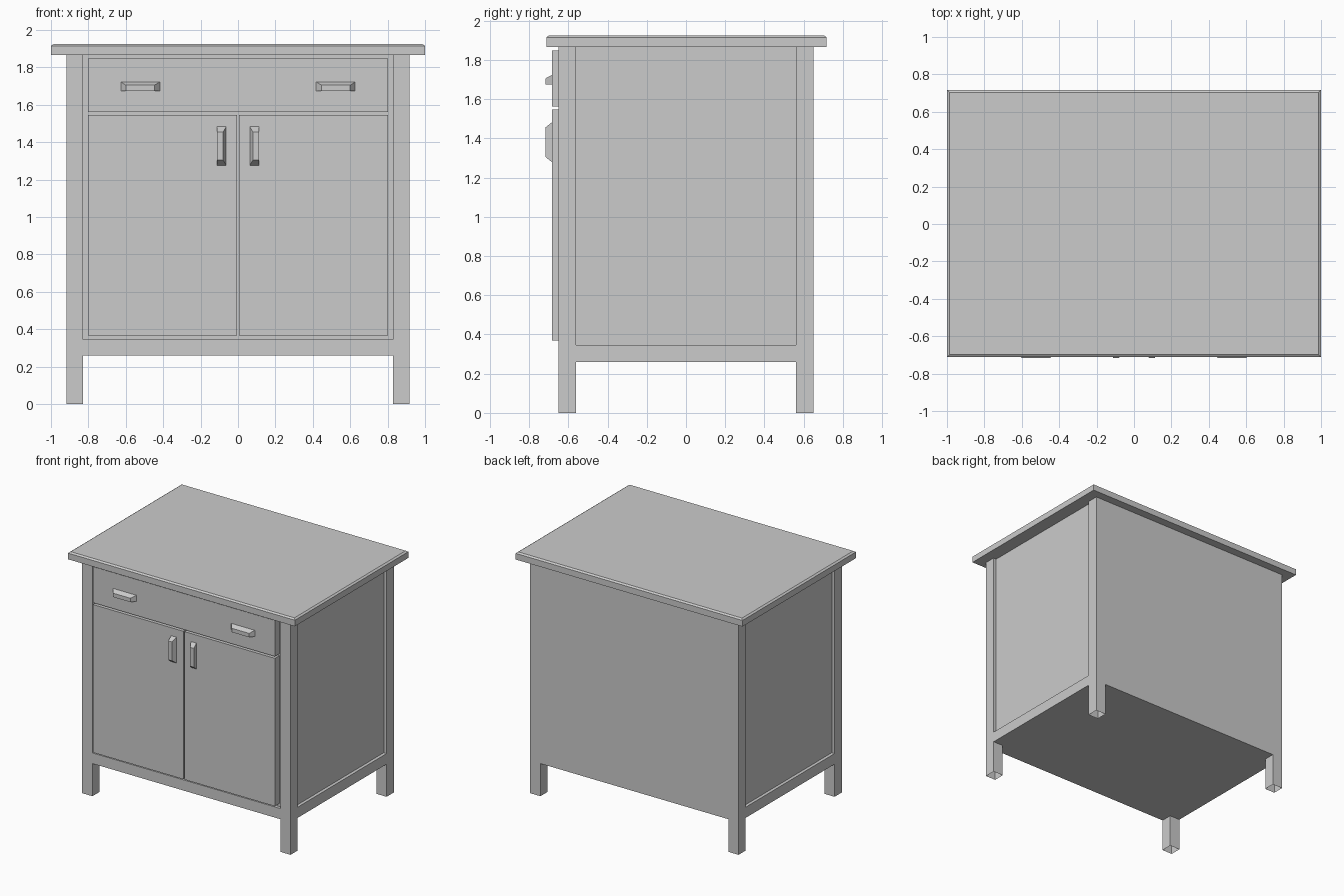
import bpy
import bmesh

cube = bpy.data.objects.get("Cube")
if cube:
    bpy.data.objects.remove(cube, do_unlink=True)

grey = bpy.data.materials.new("light_grey")
grey.use_nodes = True
colour = (0.6, 0.6, 0.6, 1)
grey.diffuse_color = colour
grey.node_tree.nodes["Principled BSDF"].inputs["Base Color"].default_value = colour


def finish(name, bm):
    mesh = bpy.data.meshes.new(name)
    bmesh.ops.recalc_face_normals(bm, faces=bm.faces)
    bm.to_mesh(mesh)
    bm.free()
    mesh.materials.append(grey)
    obj = bpy.data.objects.new(name, mesh)
    bpy.context.collection.objects.link(obj)
    return obj


def box_mesh(x, y, z):
    """Box spanning three (min, max) ranges."""
    bm = bmesh.new()
    bmesh.ops.create_cube(bm, size=1)
    for v in bm.verts:
        v.co = [r[1] if c > 0 else r[0] for c, r in zip(v.co, (x, y, z))]
    return bm


def box(name, x, y, z):
    return finish(name, box_mesh(x, y, z))


def handle(name, x, z, front_x, front_z):
    """Block whose front face is smaller than its base."""
    bm = box_mesh(x, (FACE - 0.035, FACE), z)
    for v in bm.verts:
        if v.co.y < FACE - 0.01:
            v.co.x = front_x[v.co.x > sum(x) / 2]
            v.co.z = front_z[v.co.z > sum(z) / 2]
    return finish(name, bm)


# Key dimensions
OUT_X, IN_X = 0.918, 0.828
OUT_Y, IN_Y = 0.65, 0.56
BASE, RAIL, UNDER, TOP = 0.26, 0.345, 1.866, 1.925
RECESS = 0.025
FACE = -0.682

# Cabinet body with recessed front and sides and a flush back
box("cabinet_body", (-OUT_X + RECESS, OUT_X - RECESS),
    (-OUT_Y + RECESS, OUT_Y), (BASE, UNDER))
box("front_rail", (-IN_X, IN_X), (-OUT_Y, -OUT_Y + RECESS), (BASE, RAIL))

# Corner posts, hollow at the foot, and side rails
for side, s in (("right", -1), ("left", 1)):
    xs = sorted((s * IN_X, s * OUT_X))
    for end, e in (("front", -1), ("back", 1)):
        bm = box_mesh(xs, sorted((e * IN_Y, e * OUT_Y)), (0, UNDER))
        bm.normal_update()
        foot = [f for f in bm.faces if f.normal.z < -0.5]
        bmesh.ops.delete(bm, geom=foot, context="FACES_ONLY")
        finish(f"{end}_{side}_post", bm)
    box(f"{side}_side_rail", sorted((s * (OUT_X - RECESS), s * OUT_X)),
        (-IN_Y, IN_Y), (BASE, RAIL))

# Worktop with a shallow chamfer around the top
bm = box_mesh((-1, 1), (-0.712, 0.717), (UNDER, TOP - 0.01))
bm.normal_update()
lid = [f for f in bm.faces if f.normal.z > 0.5]
bmesh.ops.inset_region(bm, faces=lid, thickness=0.02, depth=0.01)
finish("worktop", bm)

# Drawer and doors
depth = (FACE, -OUT_Y + RECESS)
box("drawer_front", (-0.802, 0.802), depth, (1.562, 1.848))
for side, s in (("right", -1), ("left", 1)):
    box(f"{side}_door", sorted((s * 0.005, s * 0.802)), depth, (0.368, 1.547))
    handle(f"{side}_door_handle",
           sorted((s * 0.063, s * 0.112)), (1.277, 1.483),
           sorted((s * 0.08, s * 0.112)), (1.305, 1.455))
    handle(f"{side}_drawer_handle",
           sorted((s * 0.418, s * 0.626)), (1.674, 1.723),
           sorted((s * 0.447, s * 0.6)), (1.674, 1.705))
